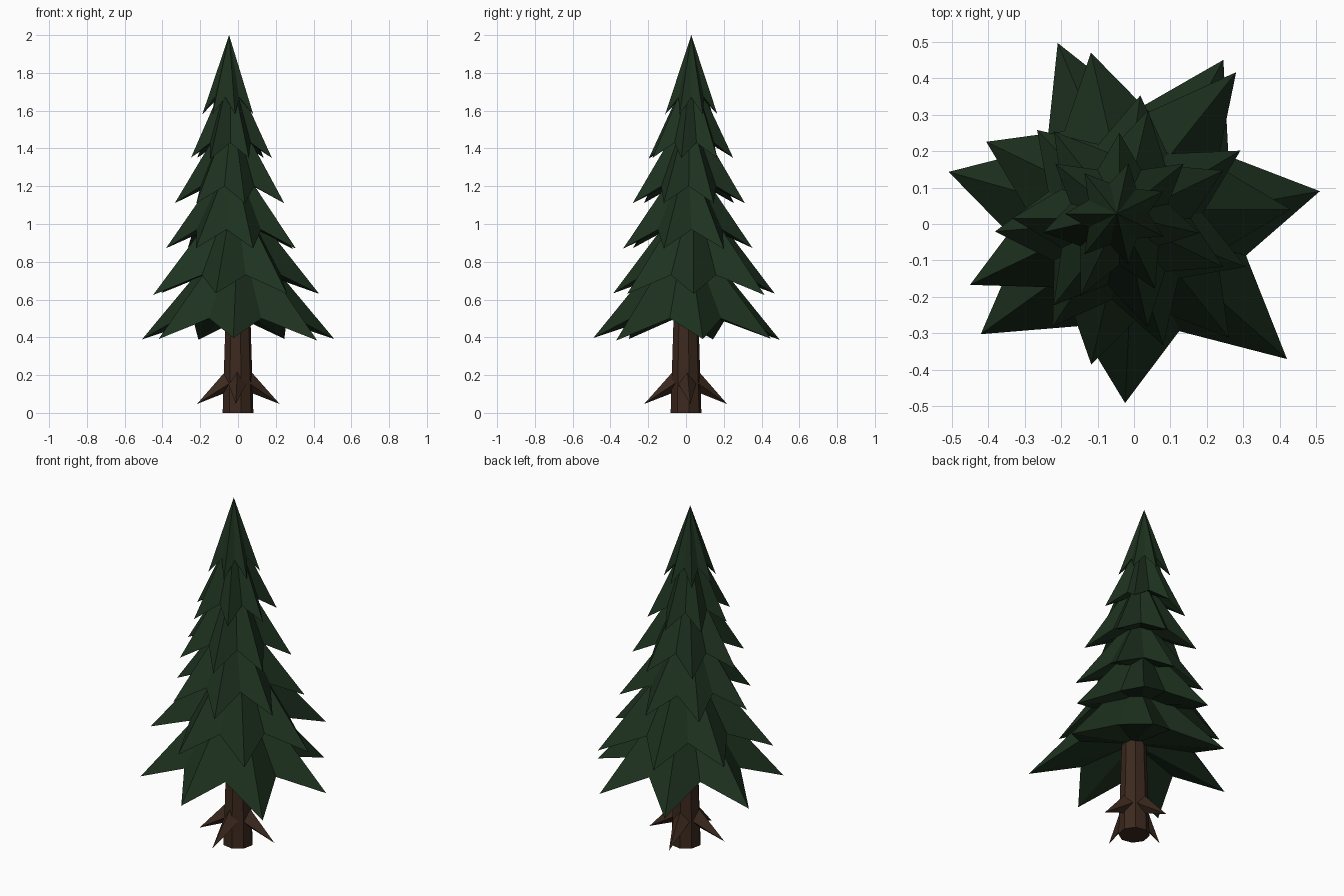
import bpy
import bmesh
from math import cos, sin, pi, radians
from mathutils import Matrix, Vector

cube = bpy.data.objects.get("Cube")
if cube:
    bpy.data.objects.remove(cube, do_unlink=True)

POINTS = 7  # branch tips in every tier


def make_material(name, color):
    mat = bpy.data.materials.new(name)
    mat.use_nodes = True
    mat.diffuse_color = color
    bsdf = mat.node_tree.nodes["Principled BSDF"]
    bsdf.inputs["Base Color"].default_value = color
    bsdf.inputs["Roughness"].default_value = 0.9
    return mat


needle_green = make_material("needle green", (0.0125, 0.031, 0.0135, 1))
bark_brown = make_material("bark brown", (0.044, 0.022, 0.013, 1))


def finish(bm, name, mat):
    bmesh.ops.recalc_face_normals(bm, faces=bm.faces)
    mesh = bpy.data.meshes.new(name)
    bm.to_mesh(mesh)
    bm.free()
    mesh.materials.append(mat)
    obj = bpy.data.objects.new(name, mesh)
    bpy.context.collection.objects.link(obj)


def polar(center, radius, angle, z):
    return Vector((center[0] + radius * cos(angle), center[1] + radius * sin(angle), z))


def foliage_tier(name, center, radius, phase, tip_z, notch_z, apex_z, stretch=(1,) * POINTS):
    """Star-shaped cone: ridges run to drooping tips, valleys to higher notches."""
    bm = bmesh.new()
    apex = bm.verts.new((*center, apex_z))
    hollow = bm.verts.new((*center, notch_z + 0.06))
    rim = []
    for i in range(POINTS):
        angle = radians(phase) + i * 2 * pi / POINTS
        # longer branches droop a little lower
        droop = tip_z - 0.2 * (stretch[i] - 1) * radius
        rim.append(bm.verts.new(polar(center, radius * stretch[i], angle, droop)))
        rim.append(bm.verts.new(polar(center, radius * 0.61, angle + pi / POINTS, notch_z)))
    for a, b in zip(rim, rim[1:] + rim[:1]):
        bm.faces.new((a, b, apex))
        bm.faces.new((b, a, hollow))
    finish(bm, name, needle_green)


# Foliage, bottom to top, leaning slightly towards the crown
foliage_tier("foliage_tier_1", (0, 0), 0.523, 10, 0.39, 0.50, 1.00,
             (0.99, 0.98, 1.03, 1.01, 0.99, 0.94, 1.07))
foliage_tier("foliage_tier_2", (-0.02, 0.04), 0.45, 0, 0.63, 0.73, 1.20,
             (1, 1.07, 0.98, 0.95, 1.06, 0.97, 1))
foliage_tier("foliage_tier_3", (-0.03, 0.01), 0.36, 185, 0.87, 0.97, 1.38,
             (0.98, 0.97, 1, 1, 1.04, 0.96, 0.95))
foliage_tier("foliage_tier_4", (-0.03, 0.015), 0.305, 77, 1.11, 1.20, 1.62)
foliage_tier("foliage_tier_5", (-0.04, 0.025), 0.225, 90, 1.35, 1.43, 1.83,
             (1, 1, 0.95, 1.1, 1, 1, 1))
foliage_tier("foliage_tier_6", (-0.047, 0.028), 0.142, 180, 1.58, 1.67, 2.00)

# Tapered eight-sided trunk
bm = bmesh.new()
bmesh.ops.create_cone(bm, cap_ends=True, segments=8, radius1=0.083, radius2=0.058, depth=0.8,
                      matrix=Matrix.Translation((0, 0, 0.4)) @ Matrix.Rotation(0.2, 4, "Z"))
finish(bm, "trunk", bark_brown)

# Four drooping dead branches near the foot of the trunk
for n, degrees in enumerate((6, 101, 192, 267), 1):
    angle = radians(degrees)
    out = Vector((cos(angle), sin(angle), 0))
    side = Vector((-sin(angle), cos(angle), 0)) * 0.05
    up = Vector((0, 0, 1))
    bm = bmesh.new()
    tip = bm.verts.new(out * 0.222 + up * 0.047)
    base = [bm.verts.new(p) for p in (out * 0.05 + up * 0.24, out * 0.05 + up * 0.16 + side,
                                      out * 0.06 + up * 0.11, out * 0.05 + up * 0.16 - side)]
    for a, b in zip(base, base[1:] + base[:1]):
        bm.faces.new((a, b, tip))
    bm.faces.new(base)
    finish(bm, f"dead_branch_{n}", bark_brown)
